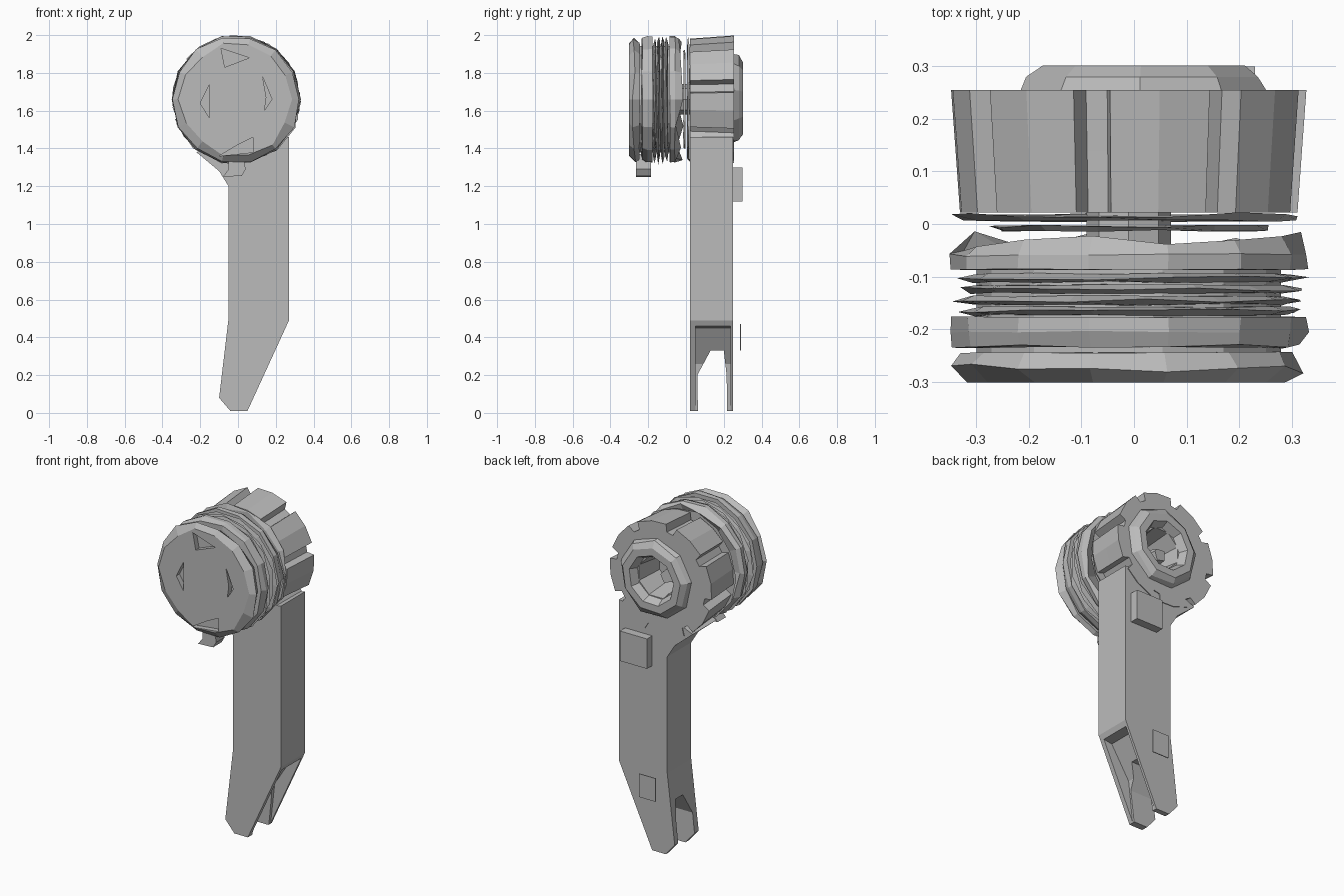
import bpy, bmesh, random
from math import sin, cos, radians, tau

random.seed(4)
cube = bpy.data.objects.get("Cube")
if cube:
    bpy.data.objects.remove(cube)

CX, CZ = -0.01, 1.66          # axis of the round head
R = 0.34

grey = bpy.data.materials.new("plain grey")
grey.use_nodes = True
colour = (0.5, 0.5, 0.5, 1)
grey.diffuse_color = colour
for node in grey.node_tree.nodes:
    if node.type == 'BSDF_PRINCIPLED':
        node.inputs["Base Color"].default_value = colour
        node.inputs["Roughness"].default_value = 0.8


def loft(name, rings, loop=False):
    """Skin a list of equal-length point rings, capped unless looped."""
    bm = bmesh.new()
    rows = [[bm.verts.new(p) for p in ring] for ring in rings]
    n = len(rows[0])
    pairs = list(zip(rows, rows[1:]))
    if loop:
        pairs.append((rows[-1], rows[0]))
    else:
        bm.faces.new(rows[0])
        bm.faces.new(rows[-1])
    for a, b in pairs:
        for i in range(n):
            j = (i + 1) % n
            bm.faces.new((a[i], a[j], b[j], b[i]))
    bmesh.ops.recalc_face_normals(bm, faces=bm.faces)
    mesh = bpy.data.meshes.new(name)
    bm.to_mesh(mesh)
    bm.free()
    mesh.materials.append(grey)
    ob = bpy.data.objects.new(name, mesh)
    bpy.context.collection.objects.link(ob)
    return ob


def prism(name, outline, y0, y1):
    """Extrude an (x, z) outline along y."""
    return loft(name, [[(x, y, z) for x, z in outline] for y in (y0, y1)])


def box(name, x0, x1, y0, y1, z0, z1):
    return prism(name, [(x0, z0), (x1, z0), (x1, z1), (x0, z1)], y0, y1)


def lathe(name, profile, sides=14, turn=0, loop=False, cx=CX):
    """Turn (y, radius, y wobble, radius wobble) rows about the head axis."""
    rings = []
    for y, r, wy, wr in profile:
        ring = []
        for i in range(sides):
            a = tau * (i + turn) / sides
            rr = r + random.uniform(-wr, wr)
            ring.append((cx + rr * cos(a), y + random.uniform(-wy, wy), CZ + rr * sin(a)))
        rings.append(ring)
    return loft(name, rings, loop)


def cut(ob, cutter):
    """Carve the cutter out of the object and discard the cutter."""
    cutter.hide_render = True
    mod = ob.modifiers.new("cut", 'BOOLEAN')
    mod.operation, mod.solver, mod.object = 'DIFFERENCE', 'EXACT', cutter
    bpy.context.view_layer.objects.active = ob
    bpy.ops.object.modifier_apply(modifier=mod.name)
    bpy.data.objects.remove(cutter)


# Arm with a flared neck, a slanted lower edge and a forked foot
arm = prism("arm", [(0.27, 0.49), (0.27, 1.46), (0.12, 1.44), (-0.08, 1.44),
                    (-0.22, 1.38), (-0.1, 1.28), (-0.05, 1.2), (-0.05, 0.5),
                    (-0.1, 0.08), (-0.04, 0.01), (0.05, 0.01)], 0.022, 0.25)
slot = [(0.065, -0.1), (0.06, 0.2), (0.13, 0.33), (0.2, 0.33), (0.215, 0.2), (0.22, -0.1)]
cut(arm, loft("slot_cutter", [[(x, y, z) for y, z in slot] for x in (-0.3, 0.4)]))
cut(arm, prism("recess_cutter", [(0.32, 0.47), (0.2, 0.45), (0.08, 0.26),
                                 (0.04, -0.1), (0.32, -0.1)], 0.05, 0.235))

# Rear hub: a notched disc with a bore
hub_rings = []
for y, scale in ((0.022, 0.95), (0.14, 0.975), (0.255, 1.0)):
    ring = []
    for k in range(8):
        for step, r in ((0, R), (17, R), (33, R), (35, 0.295), (43, 0.295)):
            a = radians(k * 45 + step + 18)
            ring.append((CX + r * scale * cos(a), y, CZ + r * scale * sin(a)))
    hub_rings.append(ring)
hub = loft("rear_hub", hub_rings)
cut(hub, lathe("bore_cutter", [(0.09, 0.1, 0, 0), (0.3, 0.13, 0, 0)], 8, 0.5, cx=0.02))

# Raised collar around the bore
lathe("rear_collar", [(0.25, 0.24, 0, 0), (0.28, 0.225, 0, 0.01), (0.302, 0.195, 0, 0),
                      (0.302, 0.15, 0, 0), (0.25, 0.125, 0, 0)], 9, 0.3, True, cx=0.02)
lathe("bore_pin", [(0.08, 0.06, 0, 0), (0.2, 0.04, 0.01, 0.01)], 5)

# Thin washers and the spindle between the two halves
lathe("rear_washer", [(0.006, 0.31, 0.002, 0.015), (0.018, 0.33, 0.005, 0.01)])
lathe("front_washer", [(-0.013, 0.25, 0.002, 0.02), (-0.004, 0.27, 0.003, 0.01)])
lathe("spindle", [(-0.1, 0.08, 0, 0), (0.03, 0.08, 0, 0)], 8)

# Front drum: core, ragged inner band, thin ridges, outer band, end cap
lathe("drum_core", [(-0.25, 0.29, 0, 0), (-0.08, 0.29, 0, 0)])
lathe("inner_band", [(-0.088, 0.3, 0, 0), (-0.086, R, 0.002, 0.004), (-0.06, R, 0.004, 0.004),
                     (-0.032, 0.32, 0.022, 0.01), (-0.06, 0.25, 0.01, 0.01)], loop=True)
for k in range(4):
    y = -0.166 + k * 0.021
    lathe(f"ridge_{k + 1}", [(y - 0.008, 0.3, 0.002, 0.01), (y, 0.336, 0.004, 0.012),
                             (y + 0.008, 0.3, 0.002, 0.01)], turn=0.3 * k)
lathe("outer_band", [(-0.236, 0.3, 0.003, 0.01), (-0.232, 0.332, 0.004, 0.008),
                     (-0.205, R, 0.002, 0.004), (-0.177, R, 0.001, 0.004)])
cap = lathe("end_cap", [(-0.302, 0.295, 0, 0.015), (-0.275, 0.335, 0.01, 0.008),
                        (-0.244, 0.315, 0.004, 0.015)])

# Shallow pockets in the cap face and a notch at its rim
for pocket in ([(-0.15, 1.74), (-0.2, 1.64), (-0.15, 1.56)],
               [(0.13, 1.78), (0.18, 1.66), (0.14, 1.6), (0.15, 1.67)],
               [(-0.09, 1.93), (-0.07, 1.83), (0.06, 1.88), (0.0, 1.9)],
               [(-0.1, 1.36), (0.08, 1.38), (0.08, 1.46), (0.0, 1.42)]):
    cut(cap, prism("pocket_cutter", pocket, -0.32, -0.27))

# Tab under the drum
prism("lower_tab", [(-0.08, 1.25), (0.02, 1.255), (0.04, 1.29), (0.03, 1.37),
                    (-0.05, 1.37), (-0.05, 1.29)], -0.265, -0.185)

# Block and small plate on the back of the arm
box("back_block", 0.05, 0.23, 0.24, 0.3, 1.12, 1.3)
box("back_plate", 0.0, 0.11, 0.286, 0.291, 0.33, 0.47)
